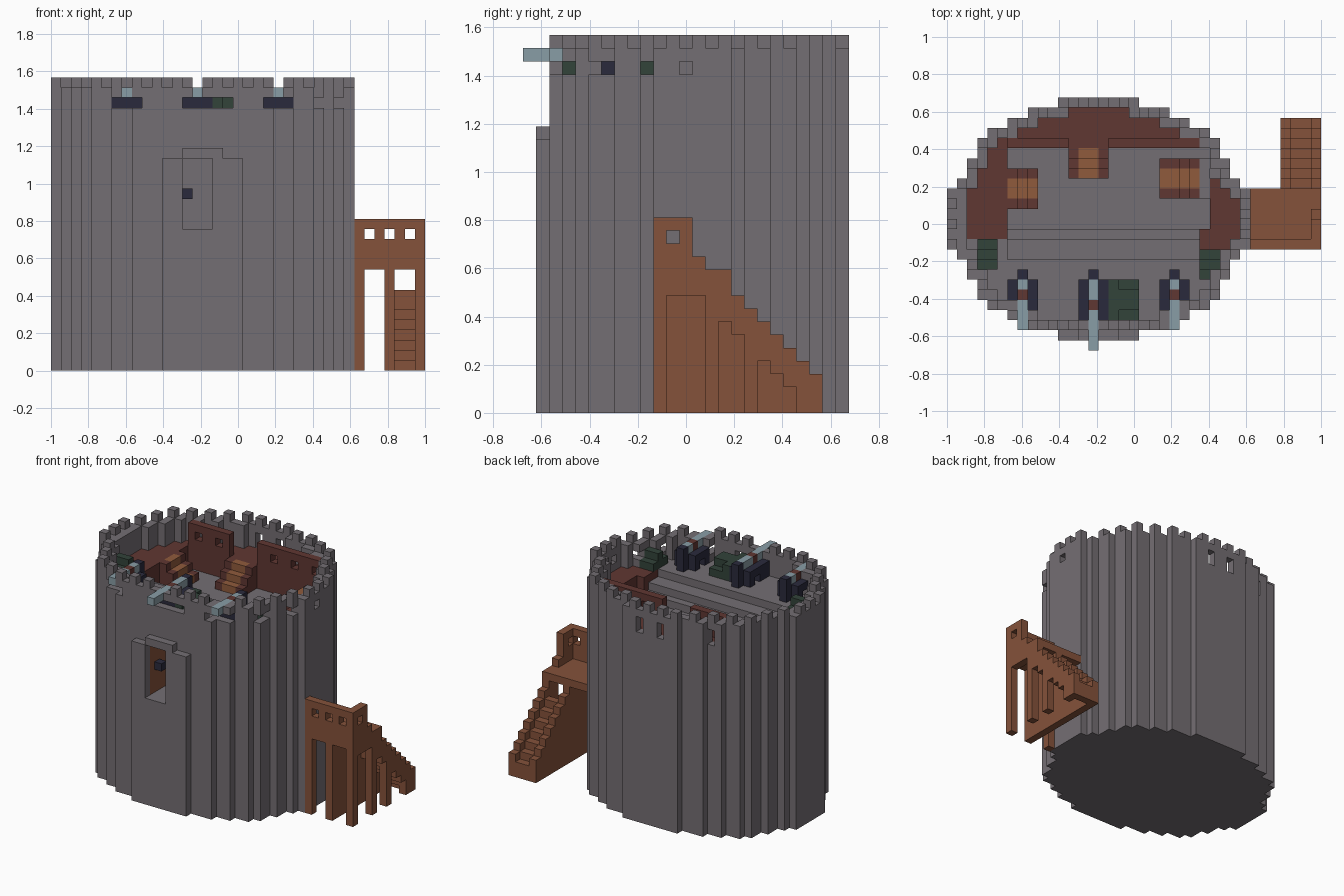
import bpy, bmesh, math

U = 2 / 37                       # edge of one building block
if "Cube" in bpy.data.objects:
    bpy.data.objects.remove(bpy.data.objects["Cube"])


def material(name, rgb):
    m = bpy.data.materials.new(name)
    m.use_nodes = True
    m.diffuse_color = (*rgb, 1)
    m.node_tree.nodes["Principled BSDF"].inputs["Base Color"].default_value = (*rgb, 1)
    return m


STONE = material("grey stone", (0.175, 0.158, 0.172))
WOOD = material("brown wood", (0.235, 0.085, 0.043))
DECK = material("dark red wood", (0.118, 0.038, 0.032))
TREAD = material("orange wood", (0.28, 0.105, 0.045))
IRON = material("navy iron", (0.023, 0.023, 0.045))
MOSS = material("dark green", (0.032, 0.056, 0.042))
STEEL = material("pale blue steel", (0.25, 0.34, 0.38))


def block(i0, i1, j0, j1, k0, k1):
    return {(i, j, k) for i in range(i0, i1) for j in range(j0, j1) for k in range(k0, k1)}


def part(name, mat, cells):
    """Skin a set of unit blocks with its outer faces only."""
    bm = bmesh.new()
    verts = {}

    def vert(p):
        if p not in verts:
            verts[p] = bm.verts.new((p[0] * U - 1, (p[1] - 12.5) * U, p[2] * U))
        return verts[p]

    for c in sorted(cells):
        for axis in range(3):
            for side in (0, 1):
                n = list(c)
                n[axis] += 2 * side - 1
                if tuple(n) in cells:
                    continue
                a, b = (axis + 1) % 3, (axis + 2) % 3
                loop = []
                for da, db in ((0, 0), (1, 0), (1, 1), (0, 1)):
                    p = list(c)
                    p[axis] += side
                    p[a] += da
                    p[b] += db
                    loop.append(vert(tuple(p)))
                bm.faces.new(loop if side else loop[::-1])
    me = bpy.data.meshes.new(name)
    bm.to_mesh(me)
    bm.free()
    me.materials.append(mat)
    ob = bpy.data.objects.new(name, me)
    bpy.context.collection.objects.link(ob)
    return ob


# Oval plan: left edge of each row, mirrored front to back and left to right
EDGE = [0, 0, 0, 1, 2, 2, 3, 3, 4, 6, 8, 11]
plan = set()
for n, e in enumerate(EDGE):
    for j in (13 + n, 12 - n):
        plan |= {(i, j) for i in range(e, 30 - e)}
upper = {c for c in plan if c[1] > 1}          # the front bay stops below the top
inner = {(i, j) for i, j in upper if i > 1 and
         all((i + a, j + b) in upper for a in (-1, 0, 1) for b in (-1, 0, 1))}


def on_deck(i, j):
    return ((i < 6 and j >= 11) or (j >= 20 and i < 26)
            or (i >= (25 if j < 12 else 26) and 9 <= j < 17))


def floor_height(i, j):
    if j < 9 or (i < 6 and j < 11) or (i == 25 and 15 <= j < 19):
        return 25
    return 24 if j < 11 else 23 if j < 12 else 22


# Tower body: floors, outer wall and alternating merlons
tower = set()
for i, j in plan:
    top = floor_height(i, j) if (i, j) in inner else 28 if (i, j) in upper else 21
    tower |= block(i, i + 1, j, j + 1, 0, top)
rim = sorted((c for c in upper if any((c[0] + a, c[1] + b) not in upper
             for a, b in ((1, 0), (-1, 0), (0, 1), (0, -1)))),
             key=lambda c: math.atan2(c[1] - 12.6, c[0] - 14.6))
tower |= {(i, j, 28) for i, j in rim[::2]}
tower |= block(13, 17, 1, 2, 21, 22)           # lintel over the doorway

# Gun ports, lookout slots and the doorway
for i0, i1 in ((6, 9), (13, 18), (21, 24), (26, 27)):
    tower -= block(i0, i1, 1, 6, 26, 27)
for i in (7, 14, 22):
    tower -= block(i, i + 1, 1, 5, 27, 29)
for j in (3, 6, 9, 12):
    tower -= block(22, 30, j, j + 1, 26, 27)
for i in (7, 13, 16):
    tower -= block(i, i + 1, 20, 25, 25, 27)
tower -= block(13, 16, 1, 7, 14, 21)
tower -= block(12, 13, 2, 6, 14, 21)
part("stone_tower", STONE, tower)
part("open_door", WOOD, block(12, 13, 2, 6, 14, 21))
part("door_handle", IRON, block(13, 14, 3, 4, 17, 18))

# Raised wooden deck around the back, with its railings
deck = set()
for i, j in inner:
    if on_deck(i, j):
        deck |= block(i, i + 1, j, j + 1, floor_height(i, j), 25)
part("wooden_deck", DECK, deck)
rail = block(6, 12, 20, 21, 25, 28) | block(16, 26, 20, 21, 25, 28)
for i in (7, 10, 18, 21, 24):
    rail -= block(i, i + 1, 20, 21, 26, 27)
part("deck_railing", DECK, {c for c in rail if c[:2] in inner})

# Inside stairs: (column, row) to height, with lighter treads along the middle
stairs = {
    "left_inner_stairs": (block(6, 9, 14, 18, 0, 1), lambda i, j: 31 - i, lambda i, j: 15 <= j < 17),
    "back_inner_stairs": (block(12, 16, 17, 20, 0, 1), lambda i, j: j + 6, lambda i, j: 13 <= i < 15),
    "right_inner_stairs": (block(21, 25, 15, 19, 0, 1), lambda i, j: max(23, i + 1), lambda i, j: 16 <= j < 18),
}
for name, (cells, height, middle) in stairs.items():
    red, orange = set(), set()
    for i, j, _ in cells:
        h = height(i, j)
        red |= block(i, i + 1, j, j + 1, 22, h - 1)
        (orange if middle(i, j) else red).add((i, j, h - 1))
    part(name, DECK, red)
    part(name + "_treads", TREAD, orange)

# Three cannons: column, muzzle row, band row, carriage front row
for name, i, muzzle, band, front in (("right_cannon", 7, 2, 5, 4),
                                     ("middle_cannon", 14, 0, 4, 3),
                                     ("left_cannon", 22, 2, 5, 4)):
    carriage = block(i - 1, i + 2, front, 7, 25, 27) | block(i, i + 1, 7, 8, 25, 28)
    carriage -= block(i - 1, i + 2, 5, 6, 25, 26)
    part(name + "_carriage", IRON, carriage)
    part(name + "_barrel", STEEL, block(i, i + 1, muzzle, band, 27, 28) | block(i, i + 1, band + 1, 7, 27, 28))
    part(name + "_band", DECK, block(i, i + 1, band, band + 1, 27, 28))

# Piles of shot
part("front_pile", MOSS, block(16, 19, 3, 7, 25, 26) | block(16, 17, 3, 7, 26, 27) | block(17, 19, 4, 6, 26, 27))
part("right_pile", MOSS, block(3, 5, 8, 11, 25, 26) | block(3, 5, 9, 10, 26, 27))
part("left_pile", MOSS, block(25, 27, 7, 10, 25, 26) | block(25, 27, 8, 9, 26, 27))
part("corner_pile", MOSS, block(24, 26, 3, 5, 25, 27) & {(i, j, k) for i, j in inner for k in range(25, 27)})

# Outside staircase: landing, windowed parapets, legs
porch = block(30, 37, 10, 16, 10, 11) | block(30, 37, 10, 11, 11, 15)
porch |= block(36, 37, 10, 13, 11, 15) | block(36, 37, 13, 14, 11, 12)
for i in (31, 33, 35):
    porch -= block(i, i + 1, 10, 11, 13, 14)
porch -= block(36, 37, 11, 12, 13, 14)
porch |= block(30, 31, 10, 11, 0, 10)
porch |= block(33, 34, 10, 16, 0, 10) | block(36, 37, 10, 16, 0, 10)
# Flight of steps between two stringers
for j in range(16, 23):
    top = 25 - j
    for i in (33, 36):
        porch |= block(i, i + 1, j, j + 1, 0, top)
    porch |= block(34, 36, j, j + 1, max(0, top - 3), top - 1)
# Openings between the outer legs
for j0, j1, drop in ((11, 14, 0), (15, 17, 0), (18, 21, 0)):
    for j in range(j0, j1):
        porch -= block(36, 37, j, j + 1, 0, 9 if j < 14 else 22 - j)
part("outside_staircase", WOOD, porch)
